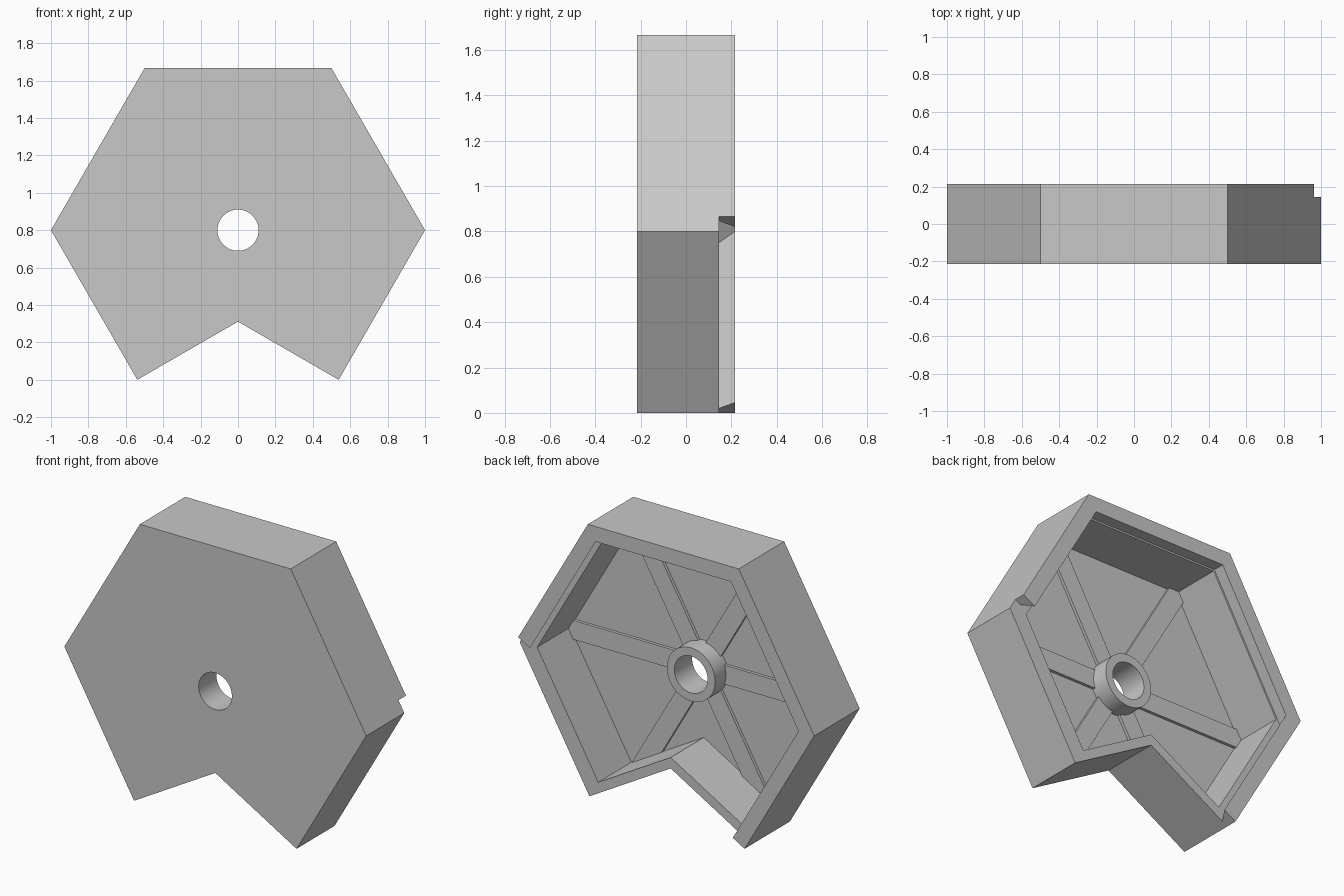
import bpy, bmesh
from math import radians, sin, cos, pi

cube = bpy.data.objects.get("Cube")
if cube:
    bpy.data.objects.remove(cube, do_unlink=True)

CENTRE = 0.8                      # height of the hub axis
APOTHEM, NOTCH = 0.866, 0.4235    # hexagon sides and notch edges, from the axis
FRONT, BACK = -0.215, 0.215
FLOOR, LEDGE, RIB_TOP, HUB_TOP = -0.168, 0.145, -0.15, -0.047
HALF_RIB = 0.057

grey = bpy.data.materials.new("Plain grey")
grey.use_nodes = True
colour = (0.58, 0.58, 0.58, 1)
grey.diffuse_color = colour
grey.node_tree.nodes["Principled BSDF"].inputs["Base Color"].default_value = colour


def outline(lines):
    """Corners where each line (normal angle, distance) meets the next."""
    pts = []
    for (a, d), (b, e) in zip(lines, lines[1:] + lines[:1]):
        a, b = radians(a), radians(b)
        det = sin(b - a)
        pts.append(((d * sin(b) - e * sin(a)) / det,
                    (e * cos(a) - d * cos(b)) / det))
    return pts


def circle(r, n=64):
    return [(r * cos(2 * pi * i / n), r * sin(2 * pi * i / n)) for i in range(n)]


def prism(name, pts, y0, y1, end_pts=None):
    """Solid between an outline at y0 and one at y1."""
    bm = bmesh.new()
    rings = [[bm.verts.new((x, y, z + CENTRE)) for x, z in ring]
             for ring, y in ((pts, y0), (end_pts or pts, y1))]
    bm.faces.new(rings[0])
    bm.faces.new(rings[1])
    n = len(pts)
    for i in range(n):
        j = (i + 1) % n
        bm.faces.new((rings[0][i], rings[0][j], rings[1][j], rings[1][i]))
    bmesh.ops.recalc_face_normals(bm, faces=bm.faces)
    mesh = bpy.data.meshes.new(name)
    bm.to_mesh(mesh)
    bm.free()
    mesh.materials.append(grey)
    ob = bpy.data.objects.new(name, mesh)
    bpy.context.collection.objects.link(ob)
    return ob


def activate(ob):
    bpy.ops.object.select_all(action='DESELECT')
    ob.select_set(True)
    bpy.context.view_layer.objects.active = ob


def cut(ob, cutter):
    cutter.hide_render = True
    activate(ob)
    mod = ob.modifiers.new("cut", 'BOOLEAN')
    mod.operation, mod.solver, mod.object = 'DIFFERENCE', 'EXACT', cutter
    bpy.ops.object.modifier_apply(modifier=mod.name)
    bpy.data.objects.remove(cutter, do_unlink=True)


def notched_hexagon(side_wall=0.0, notch_wall=0.0):
    side, notch = APOTHEM - side_wall, NOTCH - notch_wall
    return outline([(30, side), (90, side), (150, side), (210, side),
                    (300, notch), (240, notch), (330, side)])


def lid_recess(slide_wall, stop_wall):
    slide, stop = APOTHEM - slide_wall, APOTHEM - stop_wall
    return outline([(30, slide), (90, stop), (150, stop), (210, slide), (300, 1.2)])


# Housing shell: notched hexagon, hollowed from the back
housing = prism("housing", notched_hexagon(), FRONT, BACK)
cut(housing, prism("pocket_cutter", notched_hexagon(0.1, 0.057), FLOOR, LEDGE + 0.01))

# Sliding lid seat: dovetailed along two walls, open at the lower right
cut(housing, prism("lid_cutter", lid_recess(0.04, 0.09), LEDGE, BACK,
                   lid_recess(0.09, 0.09)))
cut(housing, prism("opening_cutter",
                   outline([(300, 2), (30, 2), (120, -NOTCH), (210, 2)]),
                   LEDGE, BACK + 0.1))
cut(housing, prism("hole_cutter", circle(0.11), FRONT - 0.1, BACK))

# Hub sleeve around the hole
hub = prism("hub", circle(0.16), FLOOR, HUB_TOP)
cut(hub, prism("hole_cutter", circle(0.11), FRONT, BACK))

# Low ribs running from the hub to the corners
for a in range(0, 360, 60):
    if a == 240:
        tip = [(300, NOTCH - 0.03)]
    elif a == 300:
        tip = [(240, NOTCH - 0.03)]
    else:
        tip = [(a - 30, APOTHEM - 0.06), (a + 30, APOTHEM - 0.06)]
    lines = [(a - 90, HALF_RIB)] + tip + [(a + 90, HALF_RIB), (a + 180, -0.13)]
    prism("rib_%d" % (a // 60 + 1), outline(lines), FLOOR - 0.01, RIB_TOP)

for ob in (housing, hub):
    activate(ob)
    bpy.ops.object.shade_smooth_by_angle(angle=radians(25))
